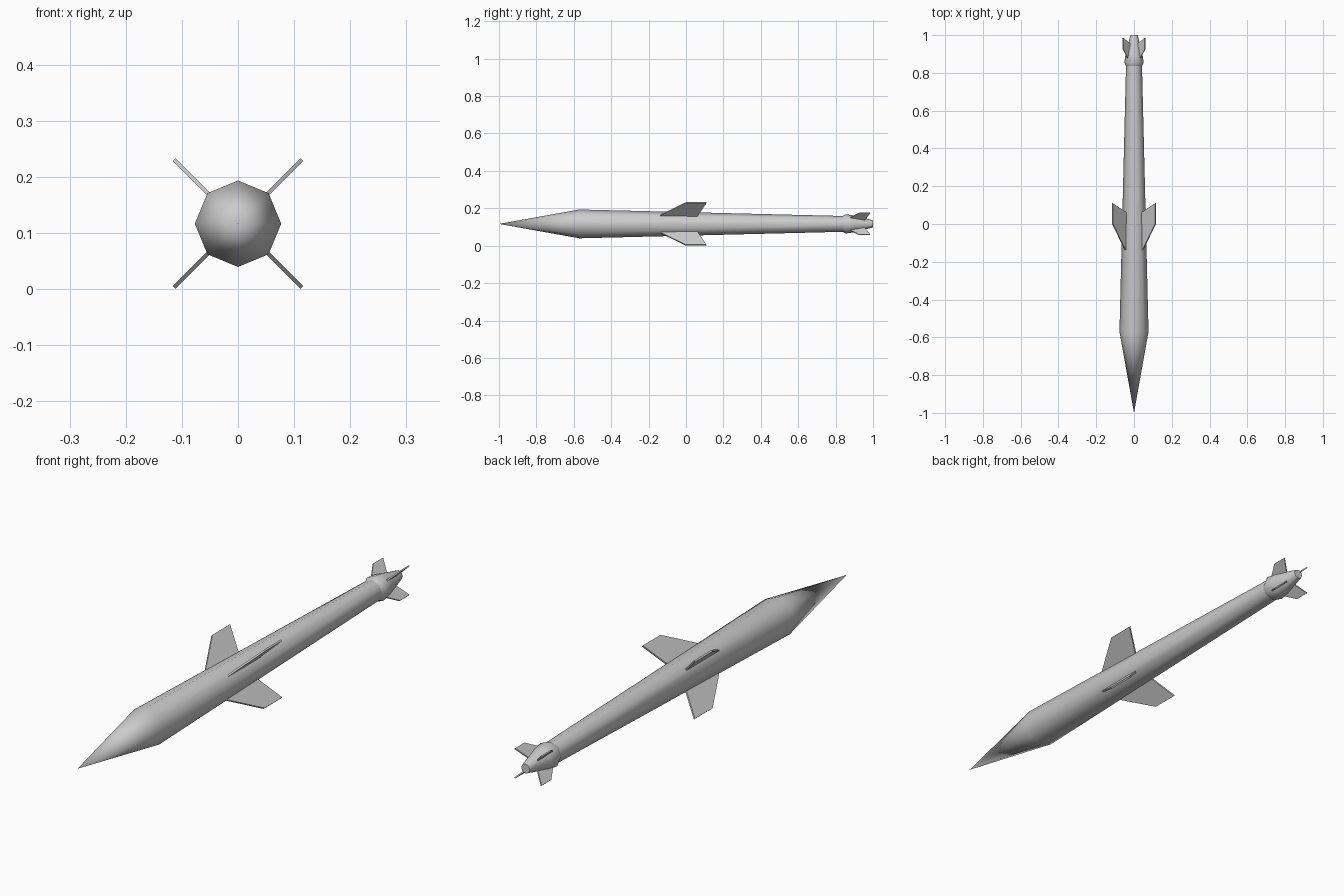
import bpy, bmesh, math

if "Cube" in bpy.data.objects:
    bpy.data.objects.remove(bpy.data.objects["Cube"])

CZ = 0.1165  # height of the long axis


def finish(bm, name):
    bmesh.ops.recalc_face_normals(bm, faces=bm.faces)
    me = bpy.data.meshes.new(name)
    bm.to_mesh(me)
    bm.free()
    ob = bpy.data.objects.new(name, me)
    bpy.context.collection.objects.link(ob)
    return ob


def lathe(name, profile, sides=8):
    """Octagonal body along y from (y, radius) stations; radius 0 makes a point."""
    bm = bmesh.new()
    rings = []
    for y, r in profile:
        n = sides if r > 0 else 1
        rings.append([bm.verts.new((r * math.cos(2 * math.pi * i / sides), y,
                                    CZ + r * math.sin(2 * math.pi * i / sides)))
                      for i in range(n)])
    for a, b in zip(rings, rings[1:]):
        for i in range(sides):
            j = (i + 1) % sides
            if len(a) == 1:
                bm.faces.new((a[0], b[i], b[j]))
            else:
                bm.faces.new((a[i], a[j], b[j], b[i]))
    for ring in (rings[0], rings[-1]):
        if len(ring) > 1:
            bm.faces.new(ring)
    ob = finish(bm, name)
    bpy.ops.object.select_all(action='DESELECT')
    bpy.context.view_layer.objects.active = ob
    ob.select_set(True)
    bpy.ops.object.shade_smooth_by_angle(angle=math.radians(50))
    return ob


def fins(name, outline, thick):
    """Four flat fins on the diagonals; outline is (y, radial distance)."""
    for k in range(4):
        a = math.radians(45 + 90 * k)
        c, s = math.cos(a), math.sin(a)
        bm = bmesh.new()
        sides = [[bm.verts.new((r * c - t * s, y, CZ + r * s + t * c))
                  for y, r in outline] for t in (-thick / 2, thick / 2)]
        n = len(outline)
        for loop in sides:
            bm.faces.new(loop)
        for i in range(n):
            j = (i + 1) % n
            bm.faces.new((sides[0][i], sides[0][j], sides[1][j], sides[1][i]))
        finish(bm, f"{name}_{k + 1}")


# Pointed nose and tapering body
lathe("body", [(-1.0, 0), (-0.57, 0.077), (0.85, 0.042)])
# Flared tail cone
lathe("tail_cone", [(0.835, 0.041), (0.855, 0.051), (0.9, 0.045), (1.0, 0.019)])
# Large middle fins and small tail fins
fins("middle_fin", [(-0.161, 0.05), (0.0, 0.161), (0.11, 0.161), (0.056, 0.05)], 0.007)
fins("tail_fin", [(0.855, 0.03), (0.925, 0.082), (0.985, 0.082), (0.95, 0.02)], 0.005)
